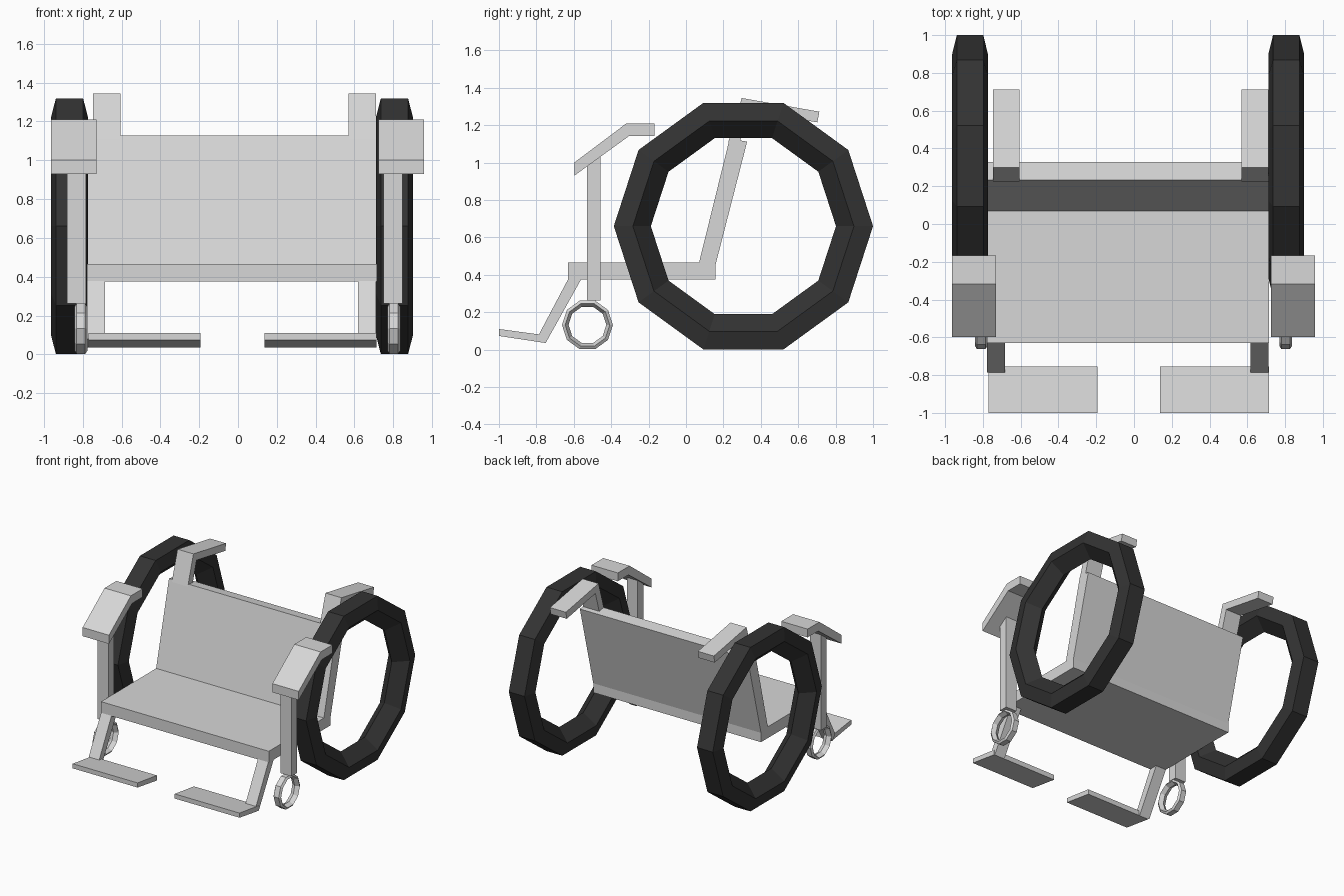
import bpy, bmesh, math

if "Cube" in bpy.data.objects:
    bpy.data.objects.remove(bpy.data.objects["Cube"])


def material(name, v):
    m = bpy.data.materials.new(name)
    m.diffuse_color = (v, v, v, 1)
    m.use_nodes = True
    m.node_tree.nodes["Principled BSDF"].inputs["Base Color"].default_value = m.diffuse_color
    return m


GREY = material("light grey", 0.68)
RUBBER = material("black rubber", 0.033)


def finish(bm, name, mat):
    bmesh.ops.recalc_face_normals(bm, faces=bm.faces)
    me = bpy.data.meshes.new(name)
    bm.to_mesh(me)
    bm.free()
    me.materials.append(mat)
    ob = bpy.data.objects.new(name, me)
    bpy.context.collection.objects.link(ob)
    return ob


def extrude(name, profile, x0, x1, mat=GREY):
    """Side profile of (y, z) points swept from x0 to x1."""
    bm = bmesh.new()
    a = [bm.verts.new((x0, y, z)) for y, z in profile]
    b = [bm.verts.new((x1, y, z)) for y, z in profile]
    n = len(profile)
    bm.faces.new(a)
    bm.faces.new(b[::-1])
    for i in range(n):
        j = (i + 1) % n
        bm.faces.new((a[i], b[i], b[j], a[j]))
    return finish(bm, name, mat)


def ring(name, section, centre, mat, sides=10):
    """Closed (radius, x offset) section revolved about the x axis."""
    cx, cy, cz = centre
    bm = bmesh.new()
    rows = []
    for k in range(sides):
        t = 2 * math.pi * k / sides
        rows.append([bm.verts.new((cx + w, cy + r * math.cos(t), cz + r * math.sin(t)))
                     for r, w in section])
    n = len(section)
    for k in range(sides):
        p, q = rows[k], rows[(k + 1) % sides]
        for i in range(n):
            j = (i + 1) % n
            bm.faces.new((p[i], q[i], q[j], p[j]))
    return finish(bm, name, mat)


# Seat and leaning backrest in one L profile
extrude("seat_and_back",
        [(-.63, .466), (.07, .466), (.233, 1.127), (.327, 1.112),
         (.157, .45), (.157, .375), (-.63, .375)], -.777, .715)

# Side profiles
ARM = [(-.597, 1.0), (-.318, 1.21), (-.168, 1.21), (-.168, 1.143), (-.303, 1.143), (-.597, .93)]
POST = [(-.53, .262), (-.458, .262), (-.458, 1.06), (-.53, 1.02)]
HANDLE = [(.226, 1.11), (.298, 1.345), (.713, 1.272), (.702, 1.215), (.338, 1.28), (.288, 1.11)]
STRUT = [(-.63, .377), (-.787, .08), (-.75, .036), (-.56, .377)]
PLATE = [(-1, .11), (-.755, .077), (-.755, .036), (-1, .073)]

# Left and right x ranges of each paired part
for name, prof, left, right in [
        ("armrest", ARM, (-.964, -.73), (.724, .958)),
        ("armrest_post", POST, (-.88, -.783), (.75, .847)),
        ("push_handle", HANDLE, (-.747, -.605), (.569, .711)),
        ("leg_strut", STRUT, (-.777, -.684), (.618, .711)),
        ("footplate", PLATE, (-.77, -.193), (.137, .714))]:
    extrude(name + "_left", prof, *left)
    extrude(name + "_right", prof, *right)

# Large tyres and small front casters
TYRE = [(.693, -.07), (.591, -.095), (.495, 0), (.591, .095), (.693, .07)]
CASTER = [(.136, -.022), (.119, -.033), (.101, 0), (.119, .033), (.136, .022)]
for side, wx, cx in (("left", -.868, -.809), ("right", .806, .803)):
    ring("tyre_" + side, TYRE, (wx, .307, .66), RUBBER)
    ring("caster_" + side, CASTER, (cx, -.527, .132), GREY)
